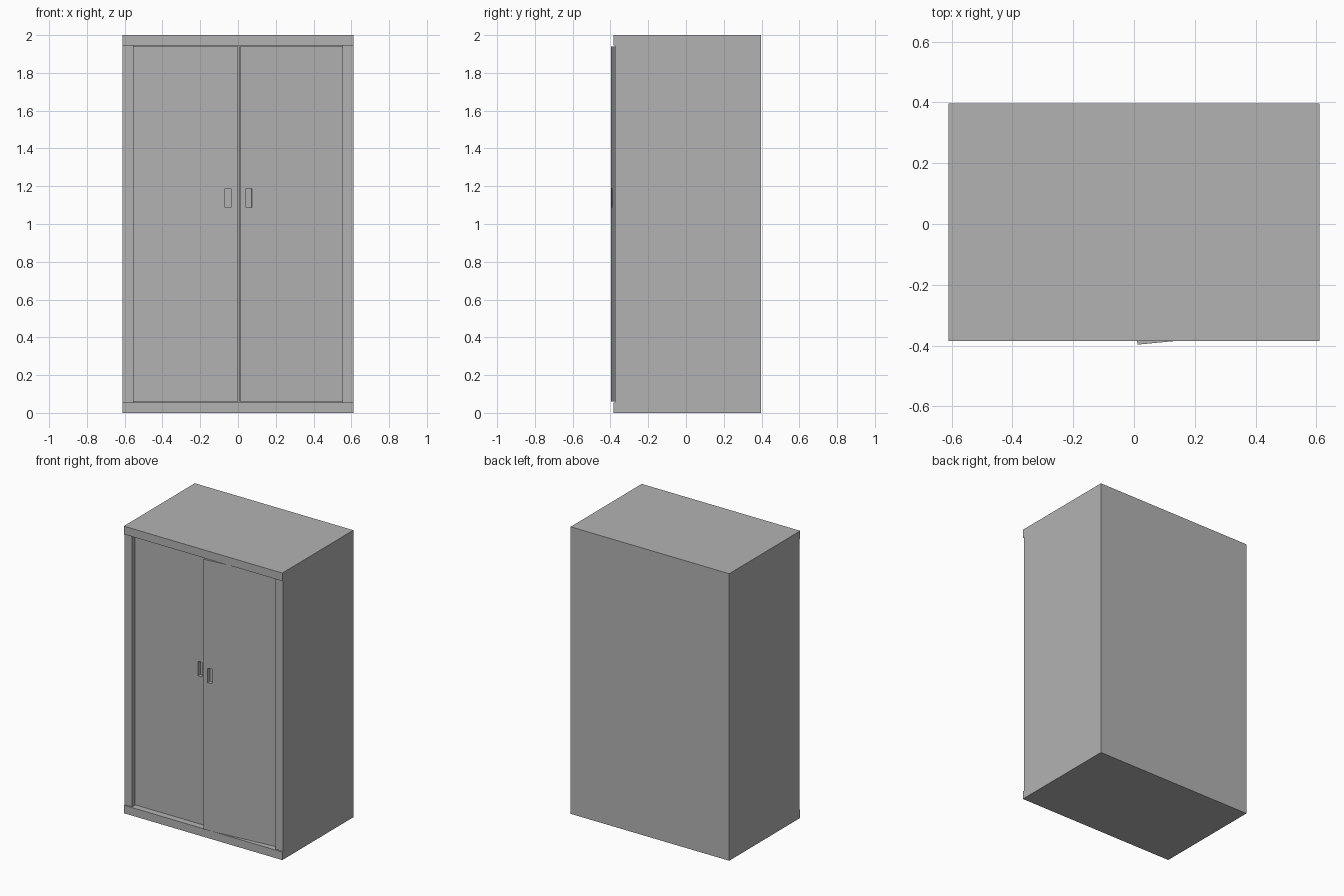
import bpy
import bmesh
import math

start = bpy.data.objects.get("Cube")
if start:
    bpy.data.objects.remove(start, do_unlink=True)

grey = bpy.data.materials.new("cabinet grey")
grey.use_nodes = True
COLOUR = (0.45, 0.45, 0.45, 1)
grey.diffuse_color = COLOUR
grey.node_tree.nodes["Principled BSDF"].inputs["Base Color"].default_value = COLOUR

HALF_W, BACK, RAIL_FRONT, STILE_FRONT = 0.611, 0.397, -0.385, -0.375
RAIL_H, HEIGHT = 0.056, 2.0
OPENING, DOOR_FRONT, DOOR_T = 0.553, -0.345, 0.04


def box_mesh(x, y, z):
    """Box between the given (low, high) ranges."""
    bm = bmesh.new()
    bmesh.ops.create_cube(bm, size=1)
    for v in bm.verts:
        v.co = [r[0] if c < 0 else r[1] for c, r in zip(v.co, (x, y, z))]
    return bm


def finish(name, bm):
    mesh = bpy.data.meshes.new(name)
    bm.to_mesh(mesh)
    bm.free()
    mesh.materials.append(grey)
    obj = bpy.data.objects.new(name, mesh)
    bpy.context.collection.objects.link(obj)
    return obj


# Carcass: base and top stand slightly proud of the sides
wide = (-HALF_W, HALF_W)
inner_z = (RAIL_H, HEIGHT - RAIL_H)
finish("base", box_mesh(wide, (RAIL_FRONT, BACK), (0, RAIL_H)))
finish("top", box_mesh(wide, (RAIL_FRONT, BACK), (HEIGHT - RAIL_H, HEIGHT)))
finish("left_side", box_mesh((OPENING, HALF_W), (STILE_FRONT, BACK), inner_z))
finish("right_side", box_mesh((-HALF_W, -OPENING), (STILE_FRONT, BACK), inner_z))
finish("back_panel", box_mesh((-OPENING, OPENING), (BACK - 0.02, BACK), inner_z))


def door(name, x, grip_x, hinge_x, angle):
    """Door hinged at its local origin, with a sunken finger grip."""
    grip_z = (1.087, 1.188)
    bm = box_mesh(x, (0, DOOR_T), (RAIL_H + 0.003, HEIGHT - RAIL_H - 0.003))
    for axis, cuts in (((1, 0, 0), grip_x), ((0, 0, 1), grip_z)):
        for c in cuts:
            bmesh.ops.bisect_plane(bm, geom=bm.verts[:] + bm.edges[:] + bm.faces[:],
                                   plane_co=[a * c for a in axis], plane_no=axis)
    bm.normal_update()
    for f in bm.faces[:]:
        c = f.calc_center_median()
        if f.normal.y < -0.9 and grip_x[0] < c.x < grip_x[1] and grip_z[0] < c.z < grip_z[1]:
            sunk = bmesh.ops.extrude_discrete_faces(bm, faces=[f])["faces"][0]
            bmesh.ops.translate(bm, verts=sunk.verts[:], vec=(0, DOOR_T * 0.7, 0))
    obj = finish(name, bm)
    obj.location = (hinge_x, DOOR_FRONT, 0)
    obj.rotation_euler.z = angle


# Right door is closed, left door stands slightly ajar
door("right_door", (0, OPENING), (0.485, 0.517), -OPENING, 0)
door("left_door", (-0.544, 0), (-0.513, -0.482), OPENING, math.asin(0.052 / 0.544))
